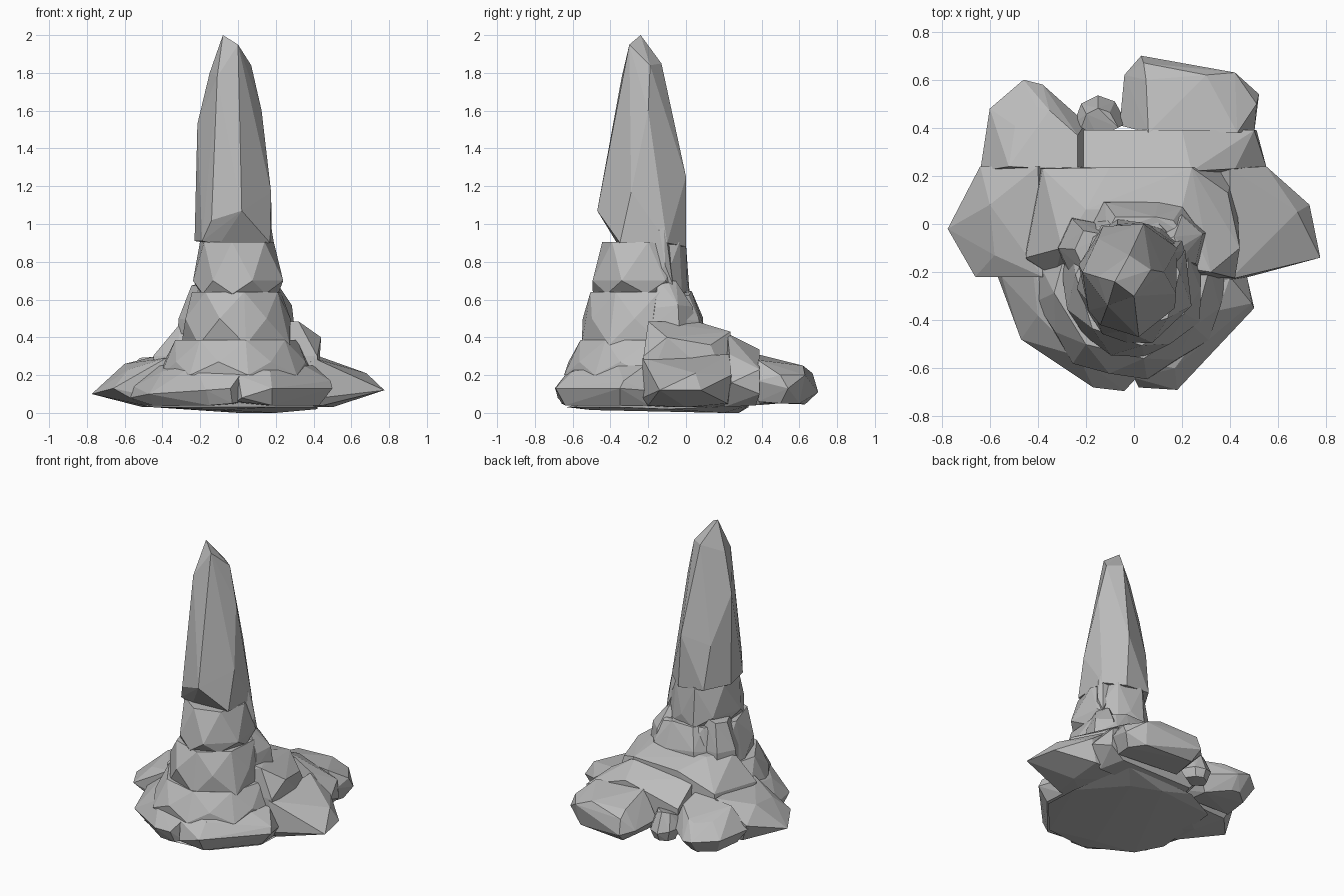
import bpy, bmesh, math, random
from mathutils import Vector

random.seed(7)
stone = bpy.data.materials.new("grey stone")
stone.diffuse_color = (0.5, 0.5, 0.5, 1)


def hull(name, points):
    """Flat-faced rock wrapped around a handful of points."""
    bm = bmesh.new()
    for p in points:
        bm.verts.new(p)
    out = bmesh.ops.convex_hull(bm, input=bm.verts[:])
    junk = {v for v in out["geom_interior"] + out["geom_unused"]
            if isinstance(v, bmesh.types.BMVert)}
    bmesh.ops.delete(bm, geom=list(junk), context="VERTS")
    bmesh.ops.recalc_face_normals(bm, faces=bm.faces[:])
    me = bpy.data.meshes.new(name)
    bm.to_mesh(me)
    bm.free()
    me.materials.append(stone)
    ob = bpy.data.objects.new(name, me)
    bpy.context.collection.objects.link(ob)


def boulder(name, outline, levels, tilt=(0, 0), rough=0.02):
    """Plan outline repeated at levels (z, scale, shift x, shift y); the top level leans with tilt."""
    c = sum((Vector(p) for p in outline), Vector((0, 0))) / len(outline)
    pts = []
    for i, (z, s, dx, dy) in enumerate(levels):
        for p in outline:
            d = (Vector(p) - c) * s
            lean = d.x * tilt[0] + d.y * tilt[1] if i == len(levels) - 1 else 0
            up = random.uniform(-rough, rough) if i else random.uniform(0, rough)
            pts.append((c.x + d.x + dx, c.y + d.y + dy, z + lean + up))
    hull(name, pts)


def band(name, rings, sides, turn):
    """Column course from rings (z, x min, x max, y min, y max)."""
    pts = []
    for i, (z, x0, x1, y0, y1) in enumerate(rings):
        for k in range(sides):
            a = math.tau * (k + turn + 0.5 * (i % 2)) / sides
            r = random.uniform(0.99, 1.08)
            pts.append(((x0 + x1) / 2 + (x1 - x0) / 2 * r * math.cos(a),
                        (y0 + y1) / 2 + (y1 - y0) / 2 * r * math.sin(a), z))
    hull(name, pts)


# Tall pointed spire
hull("spire", [
    (-.08, -.24, 2.0), (0, -.30, 1.95), (.07, -.19, 1.84), (-.15, -.22, 1.8),
    (-.02, -.13, 1.85), (-.11, -.34, 1.78), (-.215, -.2, 1.53), (.125, -.2, 1.6),
    (.175, -.29, 1.17), (.02, -.47, 1.07), (-.14, -.42, 1.02), (-.23, -.17, .91),
    (-.19, -.36, .91), (-.1, -.36, .89), (.17, -.35, .9), (.18, -.1, .9),
    (.04, 0, 1.25), (.06, 0, .88), (-.13, -.01, .9), (-.15, -.06, 1.2)])

# Stacked courses under the spire
band("upper_course", [(.63, -.21, .21, -.49, .02), (.70, -.24, .24, -.50, .01),
                      (.905, -.20, .19, -.44, 0)], 7, .1)
band("middle_course", [(.36, -.30, .30, -.55, .08), (.50, -.29, .28, -.55, .06),
                       (.64, -.24, .24, -.50, .03)], 7, .4)
band("lower_course", [(.20, -.40, .38, -.63, .1), (.27, -.38, .35, -.62, .1),
                      (.385, -.32, .30, -.55, .08)], 8, .2)

# Sliver and chips around the back of the column
hull("back_sliver", [(.12, -.18, .85), (.17, -.19, .72), (.13, -.17, 1.04), (.16, -.16, 1.08),
                     (.16, -.12, 1.06), (.12, -.08, .85), (.21, -.11, .78), (.2, -.07, .68),
                     (.1, -.15, .66)])
boulder("right_chip", [(.12, -.2), (.26, -.17), (.29, -.04), (.2, .04), (.1, 0)],
        [(.44, 1.1, 0, 0), (.55, .95, 0, 0), (.70, .45, -.03, -.03)])
boulder("back_chip", [(-.17, 0), (-.12, .09), (.1, .09), (.2, .07), (.25, 0)],
        [(.40, 1.1, 0, 0), (.49, 1, 0, 0), (.63, .75, 0, -.05)])
boulder("left_chip", [(-.12, -.25), (-.25, -.25), (-.32, -.1), (-.26, .03), (-.1, 0)],
        [(.40, 1, 0, 0), (.50, .95, 0, 0), (.68, .6, .03, 0)])

# Sloping shoulder behind and beside the column
hull("shoulder", [
    (-.45, -.14, .3), (-.33, -.22, .3), (-.30, -.1, .48), (-.38, .23, .33), (-.2, .06, .48),
    (.2, .07, .48), (.32, -.20, .485), (.42, -.225, .30), (.44, -.1, .40), (.39, .13, .36),
    (.24, .235, .43), (-.1, .235, .42), (.42, .24, .1), (-.42, .24, .1), (-.40, -.22, .1),
    (.42, -.225, .1)])

# Wide side wings with thin tips
hull("left_wing", [
    (-.775, -.02, .10), (-.66, -.22, .13), (-.60, .08, .26), (-.64, .24, .18), (-.4, .24, .31),
    (-.38, -.22, .29), (-.58, -.13, .23), (-.5, 0, .03), (-.58, .2, .05), (-.5, -.2, .04),
    (-.2, .24, .03), (-.2, -.22, .03)])
hull("right_wing", [
    (.775, -.14, .12), (.73, .08, .12), (.68, .05, .21), (.40, -.23, .29), (.40, .23, .31),
    (.55, .24, .20), (.44, -.23, .08), (.5, 0, .03), (.5, .22, .05), (.45, -.2, .04),
    (.2, -.22, .03), (.2, .24, .03)])

# Front base boulders, meeting at the middle
hull("front_left_boulder", [
    (-.57, -.21, .08), (-.55, -.22, .14), (-.47, -.48, .10), (-.17, -.68, .12), (-.04, -.695, .13),
    (.01, -.62, .06), (.01, -.64, .2), (0, -.57, .255), (-.23, -.55, .255), (-.40, -.38, .22),
    (-.42, -.2, .25), (0, -.2, .255), (-.45, -.42, .04), (-.15, -.64, .04), (-.03, -.66, .05),
    (-.5, -.2, .04), (.01, -.2, .04)])
hull("front_right_boulder", [
    (-.01, -.62, .06), (0, -.64, .2), (.01, -.57, .255), (.02, -.68, .08), (.18, -.69, .13),
    (.17, -.6, .22), (.5, -.35, .13), (.49, -.33, .17), (.47, -.22, .12), (.35, -.36, .25),
    (.40, -.22, .25), (0, -.2, .255), (.18, -.64, .04), (.43, -.35, .04), (.42, -.2, .04),
    (0, -.2, .04)])

# Back boulders
boulder("back_left_boulder",
        [(-.64, .22), (-.6, .48), (-.46, .6), (-.38, .58), (-.2, .42), (-.2, .2)],
        [(.04, .7, 0, -.03), (.14, 1, 0, 0), (.275, .65, .04, -.05)], (.1, -.2))
hull("back_slab", [
    (-.21, .2, .38), (-.21, .39, .24), (-.21, .39, .1), (.2, .39, .335), (.5, .39, .23),
    (.51, .39, .1), (.55, .24, .16), (.24, .22, .42), (.42, .23, .31), (-.15, .37, .04),
    (.4, .37, .04), (.45, .2, .03), (-.2, .2, .03)])
hull("back_right_boulder", [
    (-.06, .41, .14), (-.04, .62, .13), (.03, .70, .11), (.42, .63, .20), (.52, .54, .13),
    (.51, .50, .20), (.5, .38, .17), (.43, .38, .28), (.06, .38, .31), (.05, .60, .25),
    (.04, .67, .21), (.3, .62, .25), (.4, .6, .05), (.47, .5, .05), (.05, .63, .045),
    (0, .42, .06), (.45, .38, .06)])
boulder("small_back_stone",
        [(-.25, .42), (-.22, .5), (-.15, .535), (-.08, .51), (-.03, .42), (-.15, .36)],
        [(.05, .7, 0, 0), (.12, 1, 0, 0), (.22, .7, 0, -.03)])

# Shallow underside
hull("base_bed", [
    (-.5, -.3, .035), (-.4, -.47, .03), (-.1, -.63, .03), (.2, -.6, .03), (.42, -.35, .03),
    (.2, .2, 0), (0, .28, 0), (.32, .33, .04), (-.45, .2, .03), (-.2, .33, .03),
    (0, -.1, .2), (.42, -.1, .02), (-.1, -.5, .015)])
